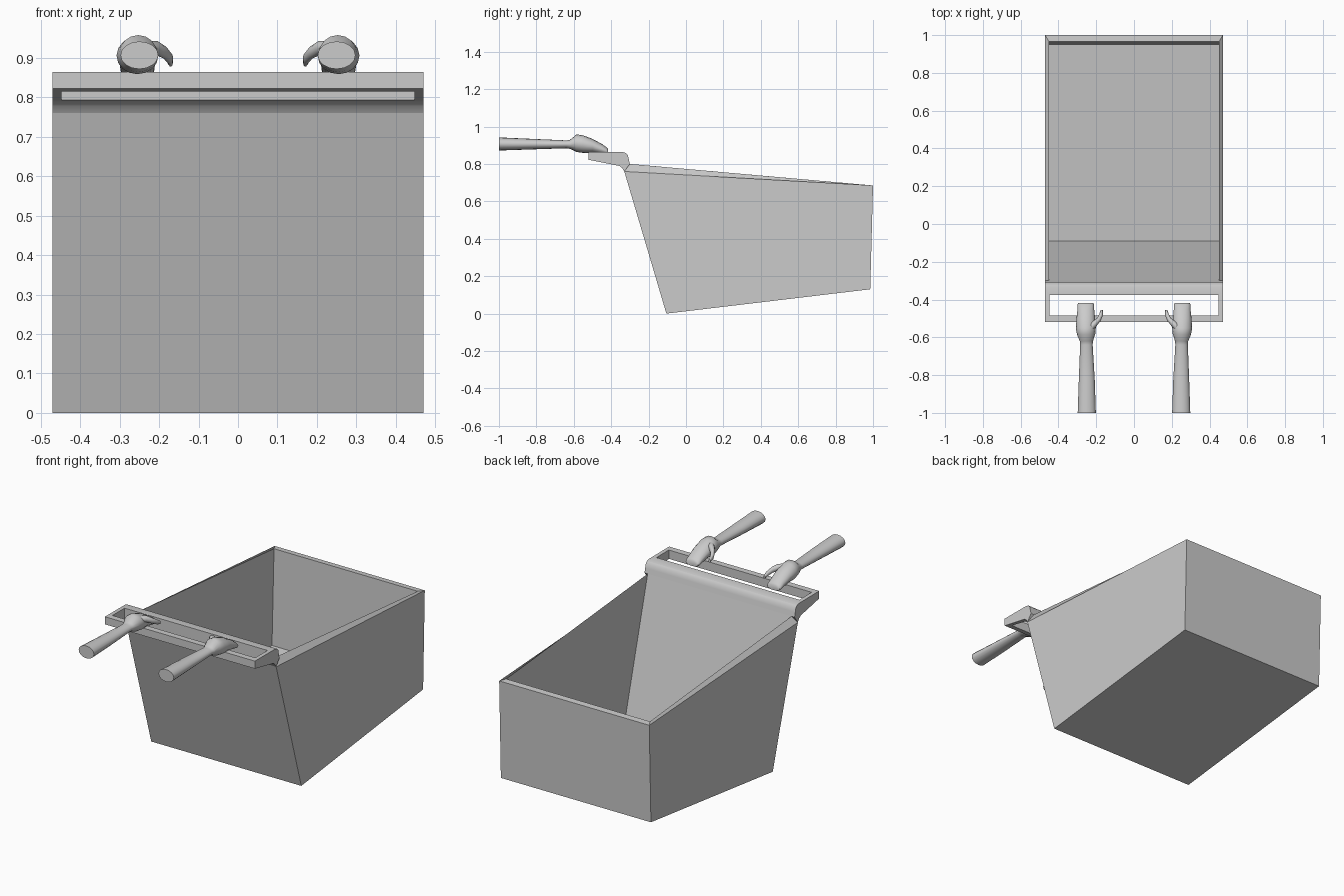
import bpy, bmesh
from math import sin, cos, pi, radians
from mathutils import Vector

if "Cube" in bpy.data.objects:
    bpy.data.objects.remove(bpy.data.objects["Cube"])


def make(name, bm, smooth=None):
    bmesh.ops.recalc_face_normals(bm, faces=bm.faces)
    me = bpy.data.meshes.new(name)
    bm.to_mesh(me)
    bm.free()
    ob = bpy.data.objects.new(name, me)
    bpy.context.collection.objects.link(ob)
    bpy.ops.object.select_all(action='DESELECT')
    bpy.context.view_layer.objects.active = ob
    ob.select_set(True)
    if smooth:
        bpy.ops.object.shade_smooth_by_angle(angle=radians(smooth))
    return ob


def skin(bm, rings, caps=(True, True)):
    n = len(rings[0])
    for a, b in zip(rings, rings[1:]):
        for i in range(n):
            j = (i + 1) % n
            bm.faces.new((a[i], a[j], b[j], b[i]))
    if caps[0]:
        bm.faces.new(rings[0])
    if caps[1]:
        bm.faces.new(rings[-1])


def loft(name, stations, side, smooth=50, n=16):
    """Elliptical tube through stations (x, y, z, half width, half height)."""
    bm = bmesh.new()
    pts = [Vector(s[:3]) for s in stations]
    rings = []
    for k, (x, y, z, w, h) in enumerate(stations):
        t = pts[min(k + 1, len(pts) - 1)] - pts[max(k - 1, 0)]
        t.z = 0
        t.normalize()
        rings.append([bm.verts.new((side * (x + t.y * w * cos(a)), y - t.x * w * cos(a), z + h * sin(a)))
                      for a in (2 * pi * i / n for i in range(n))])
    skin(bm, rings)
    return make(name, bm, smooth)


# Basket: nested loops, outer bottom -> outer rim -> inner rim -> inner floor
bm = bmesh.new()
loops = [(0.47, (-0.105, 0.0), (0.985, 0.13)),
         (0.47, (-0.33, 0.76), (1.0, 0.685)),
         (0.45, (-0.30, 0.80), (0.965, 0.688)),
         (0.45, (-0.09, 0.022), (0.947, 0.147))]
rings = [[bm.verts.new(p) for p in ((-w, *f), (w, *f), (w, *b), (-w, *b))] for w, f, b in loops]
skin(bm, rings)
make("basket", bm)

# Handle frame: side profile extruded across, with a slot cut through
profile = [(-0.52, 0.865), (-0.34, 0.864), (-0.322, 0.859), (-0.311, 0.847), (-0.306, 0.825),
           (-0.30, 0.80), (-0.33, 0.76), (-0.341, 0.778), (-0.355, 0.789), (-0.375, 0.793), (-0.52, 0.822)]
bm = bmesh.new()
skin(bm, [[bm.verts.new((x, y, z)) for y, z in profile] for x in (-0.47, 0.47)])
frame = make("handle_frame", bm)

bm = bmesh.new()
bmesh.ops.create_cube(bm, size=1)
for v in bm.verts:
    v.co = (v.co.x * 0.895, -0.43 + v.co.y * 0.11, 0.83 + v.co.z * 0.3)
cutter = make("slot_cutter", bm)
cutter.hide_render = True
cutter.hide_set(True)
mod = frame.modifiers.new("slot", 'BOOLEAN')
mod.operation = 'DIFFERENCE'
mod.solver = 'EXACT'
mod.object = cutter
bpy.context.view_layer.objects.active = frame
frame.select_set(True)
bpy.ops.object.modifier_apply(modifier=mod.name)
bpy.data.objects.remove(cutter)
bpy.ops.object.shade_smooth_by_angle(angle=radians(30))

# Arms with hands gripping the bar, mirrored left and right
arm = [(0.25, -1.0, 0.907, 0.048, 0.035), (0.25, -0.82, 0.906, 0.042, 0.028),
       (0.252, -0.64, 0.905, 0.033, 0.021), (0.252, -0.62, 0.905, 0.035, 0.024),
       (0.253, -0.585, 0.911, 0.048, 0.047), (0.255, -0.55, 0.906, 0.053, 0.047),
       (0.255, -0.50, 0.897, 0.049, 0.037), (0.255, -0.45, 0.879, 0.044, 0.028),
       (0.255, -0.425, 0.869, 0.043, 0.021), (0.255, -0.417, 0.866, 0.039, 0.014)]
thumb = [(0.235, -0.555, 0.925, 0.018, 0.018), (0.208, -0.527, 0.926, 0.016, 0.018),
         (0.186, -0.505, 0.914, 0.012, 0.016), (0.174, -0.48, 0.900, 0.010, 0.014),
         (0.171, -0.455, 0.888, 0.006, 0.010)]
for label, side in (("left", -1), ("right", 1)):
    loft(label + "_arm_and_hand", arm, side)
    loft(label + "_thumb", thumb, side, n=10)
